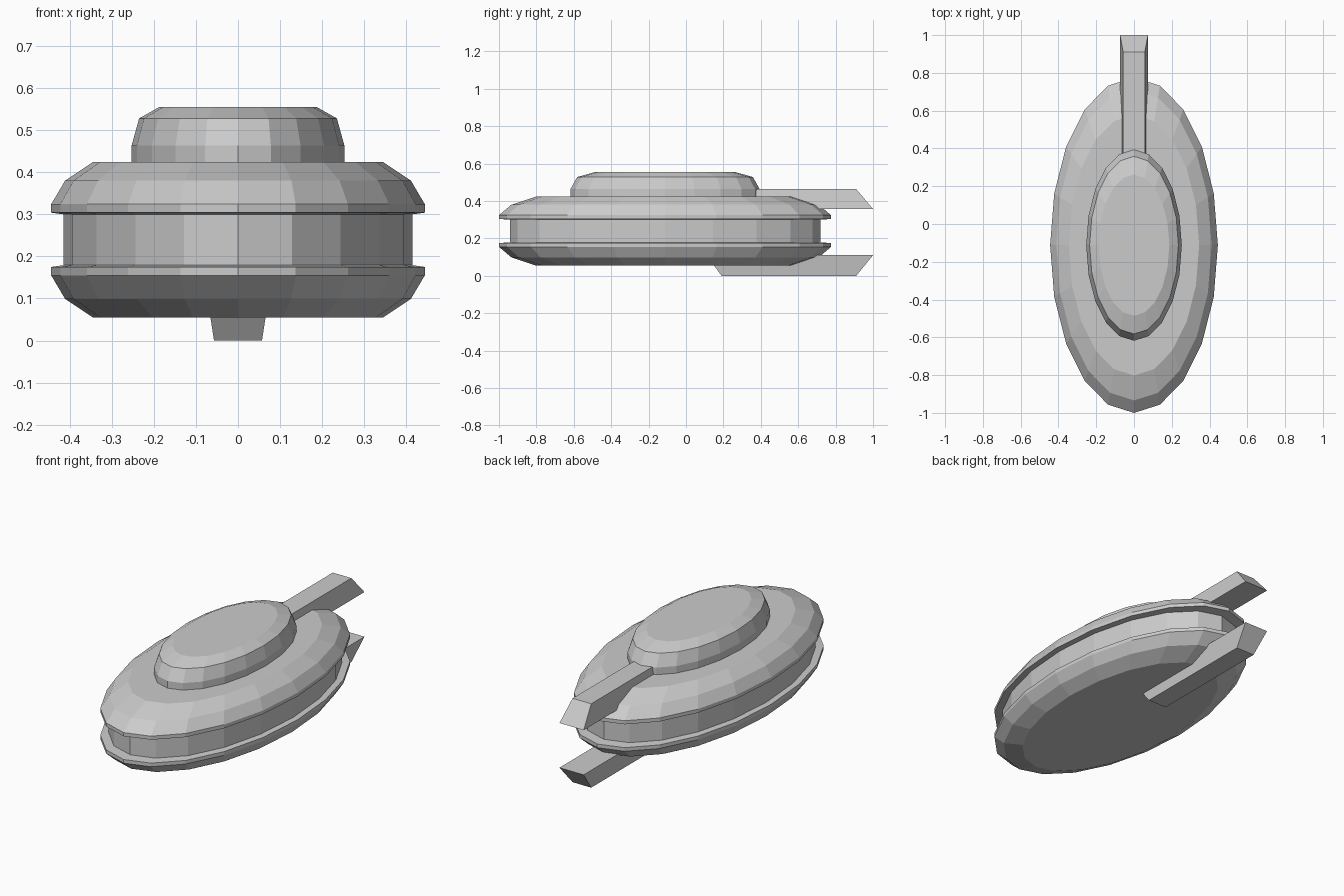
import bpy, bmesh, math

if "Cube" in bpy.data.objects:
    bpy.data.objects.remove(bpy.data.objects["Cube"])

SIDES = 20
CENTRE_Y = -0.112


def add_object(name, bm):
    bmesh.ops.recalc_face_normals(bm, faces=bm.faces[:])
    mesh = bpy.data.meshes.new(name)
    bm.to_mesh(mesh)
    bm.free()
    obj = bpy.data.objects.new(name, mesh)
    bpy.context.collection.objects.link(obj)
    return obj


def oval_lathe(name, profile):
    """Stack of ovals, twice as long as wide; profile is (half width, z)."""
    bm = bmesh.new()
    rings = []
    for r, z in profile:
        angles = [2 * math.pi * i / SIDES for i in range(SIDES)]
        rings.append([bm.verts.new((r * math.cos(a), CENTRE_Y + 2 * r * math.sin(a), z))
                      for a in angles])
    for low, high in zip(rings, rings[1:]):
        for i in range(SIDES):
            j = (i + 1) % SIDES
            bm.faces.new((low[i], low[j], high[j], high[i]))
    bm.faces.new(rings[0][::-1])
    bm.faces.new(rings[-1])
    return add_object(name, bm)


def beam(name, z_wide, z_narrow):
    """Tapered bar with slanted ends, wide side facing the hull."""
    bm = bmesh.new()
    rings = []
    for half, y0, y1, z in ((0.074, 0.11, 1.0, z_wide), (0.057, 0.19, 0.91, z_narrow)):
        rings.append([bm.verts.new((x, y, z)) for x, y in
                      ((-half, y0), (half, y0), (half, y1), (-half, y1))])
    a, b = rings
    bm.faces.new(a)
    bm.faces.new(b)
    for i in range(4):
        j = (i + 1) % 4
        bm.faces.new((a[i], a[j], b[j], b[i]))
    return add_object(name, bm)


# Hull: lower shell, recessed waist band and upper shell in one profile
shell = [(0.345, 0.055), (0.411, 0.099), (0.444, 0.155), (0.444, 0.175), (0.415, 0.179)]
MID = 0.2395
oval_lathe("hull", shell + [(r, 2 * MID - z) for r, z in reversed(shell)])

# Raised dome on top
oval_lathe("dome", [(0.253, 0.42), (0.253, 0.463), (0.235, 0.528), (0.187, 0.555)])

# Rear beams
beam("upper_beam", 0.357, 0.464)
beam("lower_beam", 0.11, 0.0)
